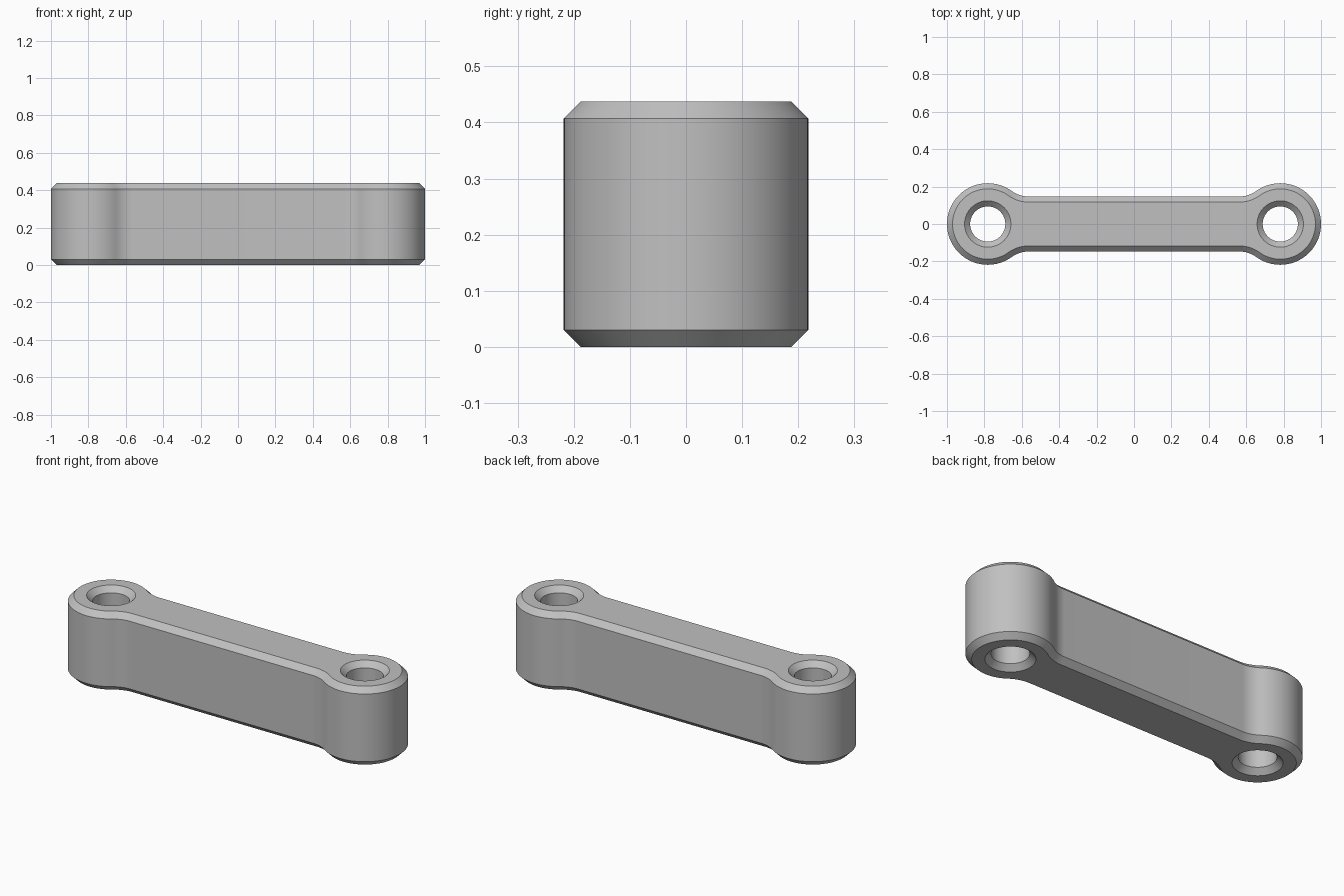
import bpy, bmesh
from math import sin, cos, pi, atan2, sqrt

cube = bpy.data.objects.get("Cube")
if cube:
    bpy.data.objects.remove(cube, do_unlink=True)

HEIGHT, CHAMFER = 0.437, 0.03
EYE_X, EYE_R = 0.782, 0.218
BAR_W, FILLET = 0.147, 0.155
HOLE_R = 0.094


def arc(cx, cy, r, start, end, n):
    return [(cx + r * cos(start + (end - start) * i / n),
             cy + r * sin(start + (end - start) * i / n)) for i in range(n + 1)]


def outline(inset):
    """Closed link outline: round eyes blended into a straight bar."""
    fy = BAR_W + FILLET
    dx = sqrt((EYE_R + FILLET) ** 2 - fy ** 2)
    touch = atan2(fy, -dx)
    # one quarter, from the eye tip to the end of the straight bar
    quarter = arc(EYE_X, 0, EYE_R - inset, 0, touch, 32)
    quarter += arc(EYE_X - dx, fy, FILLET + inset, touch - pi, -pi / 2, 10)[1:]
    half = quarter + [(-x, y) for x, y in reversed(quarter)]
    return half + [(x, -y) for x, y in reversed(half[1:-1])]


def hole(cx, grow):
    return arc(cx, 0, HOLE_R + grow, 0, 2 * pi, 64)[:-1]


def wall(bm, section):
    """Chamfered wall through four levels; returns its bottom and top edges."""
    levels = [(0, 1), (CHAMFER, 0), (HEIGHT - CHAMFER, 0), (HEIGHT, 1)]
    rings = [[bm.verts.new((x, y, z)) for x, y in section(CHAMFER * k)]
             for z, k in levels]
    n = len(rings[0])
    for low, high in zip(rings, rings[1:]):
        for i in range(n):
            j = (i + 1) % n
            bm.faces.new((low[i], low[j], high[j], high[i]))
    return [[bm.edges.get((r[i], r[(i + 1) % n])) for i in range(n)]
            for r in (rings[0], rings[-1])]


# Outer wall and the two bores
bm = bmesh.new()
rims = [wall(bm, outline)]
for side in (-1, 1):
    rims.append(wall(bm, lambda grow, s=side: hole(s * EYE_X, grow)))

# Flat bottom and top with the bores left open
for level in (0, 1):
    edges = [e for rim in rims for e in rim[level]]
    bmesh.ops.triangle_fill(bm, edges=edges, use_beauty=True)
bmesh.ops.recalc_face_normals(bm, faces=bm.faces)

mesh = bpy.data.meshes.new("link_arm")
bm.to_mesh(mesh)
bm.free()
link = bpy.data.objects.new("link_arm", mesh)
bpy.context.collection.objects.link(link)

# Plain grey
grey = bpy.data.materials.new("plain_grey")
grey.use_nodes = True
colour = (0.53, 0.53, 0.53, 1)
grey.diffuse_color = colour
grey.node_tree.nodes["Principled BSDF"].inputs["Base Color"].default_value = colour
mesh.materials.append(grey)

# Smooth walls, crisp chamfer edges
bpy.ops.object.select_all(action="DESELECT")
link.select_set(True)
bpy.context.view_layer.objects.active = link
bpy.ops.object.shade_smooth_by_angle(angle=pi / 6)
